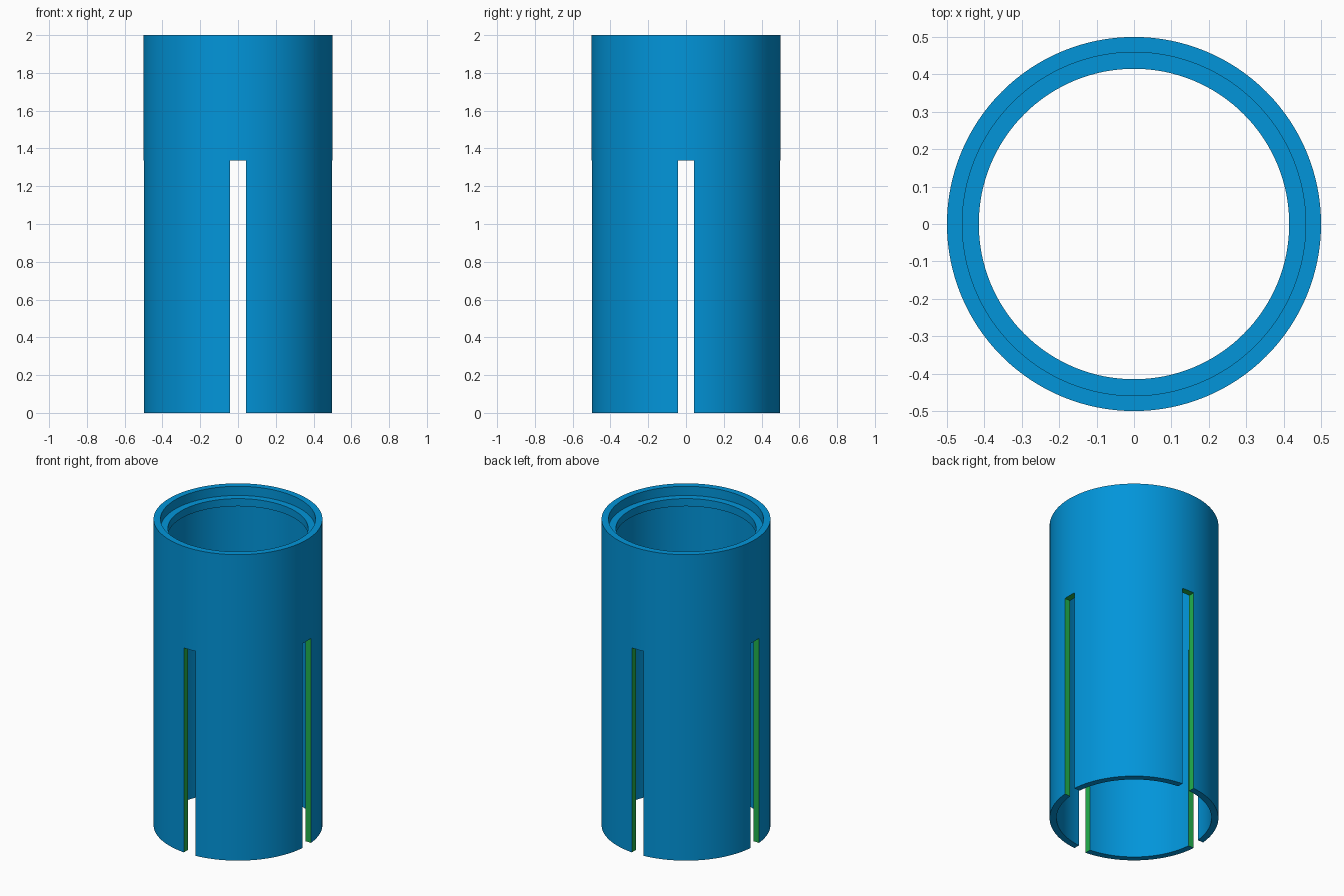
import bpy, bmesh, math

if "Cube" in bpy.data.objects:
    bpy.data.objects.remove(bpy.data.objects["Cube"])

SEGMENTS = 128
OUTER, INNER, LIP = 0.5, 0.459, 0.415      # radii
HEIGHT, SLOT_TOP, SLOT_WIDTH = 2.0, 1.337, 0.086


def material(name, colour):
    m = bpy.data.materials.new(name)
    m.diffuse_color = (*colour, 1)
    m.use_nodes = True
    m.node_tree.nodes["Principled BSDF"].inputs["Base Color"].default_value = m.diffuse_color
    return m


def add_object(name, bm, mat):
    bmesh.ops.recalc_face_normals(bm, faces=bm.faces)
    mesh = bpy.data.meshes.new(name)
    bm.to_mesh(mesh)
    bm.free()
    mesh.materials.append(mat)
    obj = bpy.data.objects.new(name, mesh)
    bpy.context.collection.objects.link(obj)
    return obj


blue = material("blue", (0.0005, 0.30, 0.70))
green = material("green", (0.016, 0.445, 0.075))

# Tube wall: closed profile (radius, height) with a recessed rim and inner lip
profile = [(OUTER, 0), (OUTER, HEIGHT), (INNER, HEIGHT), (INNER, 1.94),
           (LIP, 1.94), (LIP, 1.89), (INNER, 1.89), (INNER, 0)]
bm = bmesh.new()
rings = []
for i in range(SEGMENTS):
    a = 2 * math.pi * i / SEGMENTS
    rings.append([bm.verts.new((r * math.cos(a), r * math.sin(a), z)) for r, z in profile])
for i in range(SEGMENTS):
    p, q = rings[i], rings[(i + 1) % SEGMENTS]
    for j in range(len(profile)):
        k = (j + 1) % len(profile)
        bm.faces.new((p[j], q[j], q[k], p[k]))
tube = add_object("slotted_tube", bm, blue)

# Two crossing slots, open at the bottom, with green cut faces
for name, size in (("slot_cutter_x", (1.4, SLOT_WIDTH)), ("slot_cutter_y", (SLOT_WIDTH, 1.4))):
    bm = bmesh.new()
    bmesh.ops.create_cube(bm, size=1)
    for v in bm.verts:
        v.co = (v.co.x * size[0], v.co.y * size[1], SLOT_TOP if v.co.z > 0 else -0.2)
    cutter = add_object(name, bm, green)
    cutter.hide_render = True
    mod = tube.modifiers.new(name, 'BOOLEAN')
    mod.operation = 'DIFFERENCE'
    mod.solver = 'EXACT'
    mod.material_mode = 'TRANSFER'
    mod.object = cutter
    bpy.context.view_layer.objects.active = tube
    bpy.ops.object.modifier_apply(modifier=mod.name)
    bpy.data.objects.remove(cutter)

# Smooth round walls, crisp edges
bpy.ops.object.select_all(action='DESELECT')
tube.select_set(True)
bpy.context.view_layer.objects.active = tube
bpy.ops.object.shade_smooth_by_angle(angle=math.radians(30))
